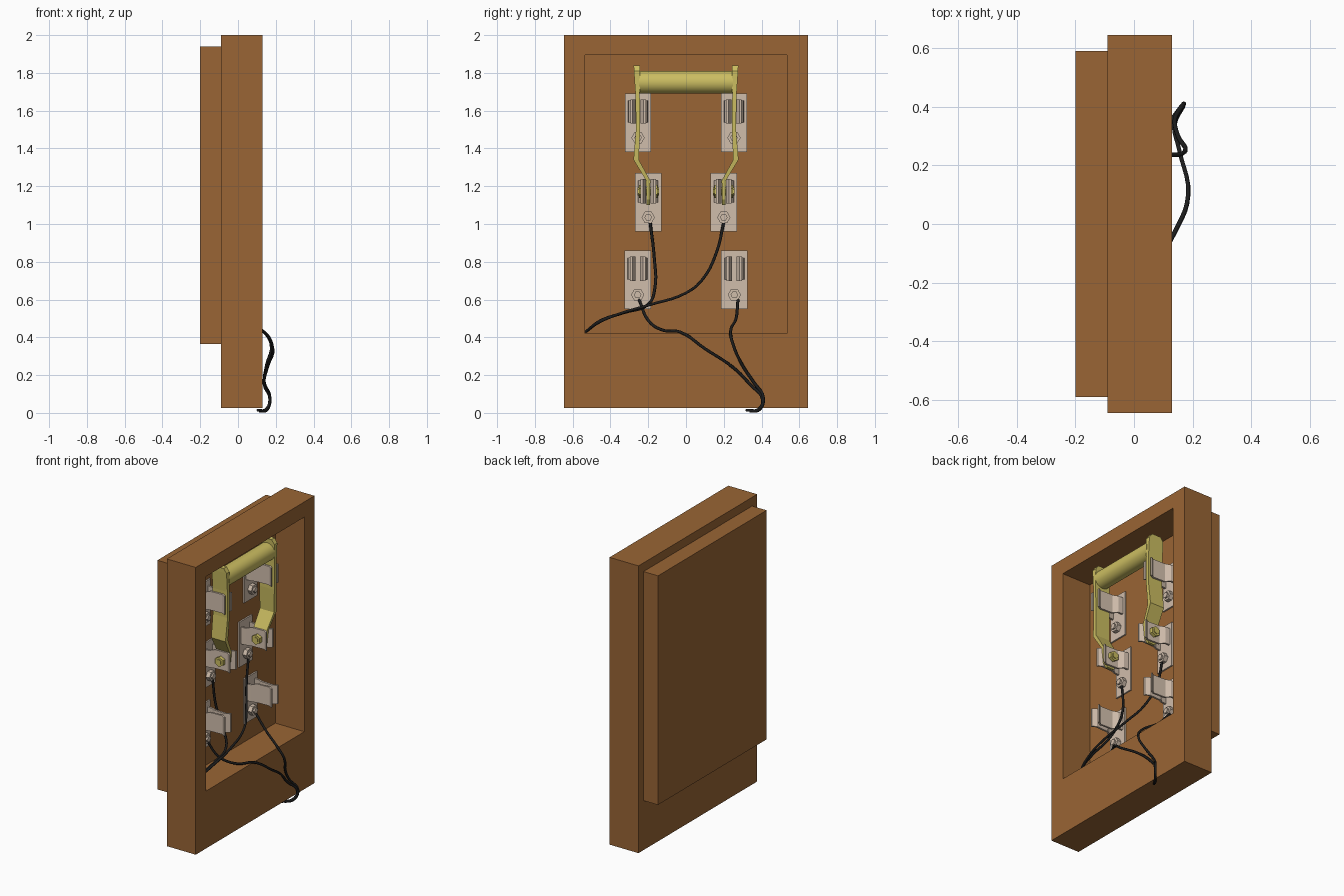
import bpy, bmesh, math
from mathutils import Matrix, Vector

if "Cube" in bpy.data.objects:
    bpy.data.objects.remove(bpy.data.objects["Cube"])


def material(name, rgb):
    m = bpy.data.materials.new(name)
    m.diffuse_color = (*rgb, 1)
    m.use_nodes = True
    m.node_tree.nodes["Principled BSDF"].inputs["Base Color"].default_value = m.diffuse_color
    return m


WOOD = material("wood", (0.32, 0.13, 0.035))
STEEL = material("steel", (0.63, 0.51, 0.41))
BRASS = material("brass", (0.60, 0.51, 0.12))
RUBBER = material("rubber", (0.012, 0.012, 0.012))


def finish(name, bm, mat):
    bmesh.ops.recalc_face_normals(bm, faces=bm.faces)
    me = bpy.data.meshes.new(name)
    bm.to_mesh(me)
    bm.free()
    me.materials.append(mat)
    ob = bpy.data.objects.new(name, me)
    bpy.context.collection.objects.link(ob)
    return ob


def box(name, x, y, z, mat):
    bm = bmesh.new()
    size = Matrix.Diagonal((x[1] - x[0], y[1] - y[0], z[1] - z[0], 1))
    mid = Matrix.Translation((sum(x) / 2, sum(y) / 2, sum(z) / 2))
    bmesh.ops.create_cube(bm, size=1, matrix=mid @ size)
    return finish(name, bm, mat)


def loft(name, rings, mat, cyclic=False):
    """Skin a series of equal-length rings; cap the ends unless cyclic."""
    bm = bmesh.new()
    vs = [[bm.verts.new(p) for p in r] for r in rings]
    n = len(rings[0])
    pairs = list(zip(vs, vs[1:])) + ([(vs[-1], vs[0])] if cyclic else [])
    for a, b in pairs:
        for i in range(n):
            j = (i + 1) % n
            bm.faces.new((a[i], a[j], b[j], b[i]))
    if not cyclic:
        bm.faces.new(vs[0])
        bm.faces.new(vs[-1])
    return finish(name, bm, mat)


def prism(name, centre, axis, radius, length, sides, mat):
    bm = bmesh.new()
    rot = Vector((0, 0, 1)).rotation_difference(Vector(axis)).to_matrix().to_4x4()
    bmesh.ops.create_cone(bm, cap_ends=True, segments=sides, radius1=radius, radius2=radius,
                          depth=length, matrix=Matrix.Translation(centre) @ rot)
    return finish(name, bm, mat)


def wire(name, pts, radius=0.008):
    cu = bpy.data.curves.new(name, 'CURVE')
    cu.dimensions = '3D'
    cu.bevel_depth, cu.bevel_resolution, cu.resolution_u = radius, 1, 5
    cu.use_fill_caps = True
    sp = cu.splines.new('BEZIER')
    sp.bezier_points.add(len(pts) - 1)
    for bp, p in zip(sp.bezier_points, pts):
        bp.co = p
        bp.handle_left_type = bp.handle_right_type = 'AUTO'
    cu.materials.append(RUBBER)
    bpy.context.collection.objects.link(bpy.data.objects.new(name, cu))


# Wooden tray: open frame around a backing board
def rect(x, y, z0, z1):
    return [(x, -y, z0), (x, y, z0), (x, y, z1), (x, -y, z1)]


FLOOR = -0.09
loft("frame", [rect(FLOOR, 0.645, 0.025, 2.0), rect(0.13, 0.645, 0.025, 2.0),
               rect(0.13, 0.535, 0.42, 1.895), rect(FLOOR, 0.535, 0.42, 1.895)], WOOD, cyclic=True)
box("backing_board", (-0.2, FLOOR), (-0.59, 0.59), (0.365, 1.94), WOOD)


# Contact: plate, hex nut and a pair of sprung jaws
def contact(name, y, z):
    box(name + "_plate", (FLOOR - 0.002, -0.08), (y - 0.07, y + 0.07), (z - 0.155, z + 0.155), STEEL)
    prism(name + "_nut", (-0.067, y, z - 0.08), (1, 0, 0), 0.035, 0.03, 6, STEEL)
    prism(name + "_stud", (-0.06, y, z - 0.08), (1, 0, 0), 0.02, 0.04, 6, STEEL)
    zc = z + 0.058
    # outward offset, x, half height
    profile = [(0.046, -0.082, 0.058), (0.043, -0.045, 0.058), (0.022, -0.015, 0.064),
               (0.018, 0.075, 0.064), (0.034, 0.102, 0.064)]
    for side, label in ((-1, "left"), (1, "right")):
        rings = []
        for u, x, h in profile:
            a, b = y + side * (u - 0.006), y + side * (u + 0.007)
            rings.append([(x, a, zc - h), (x, b, zc - h), (x, b, zc + h), (x, a, zc + h)])
        loft(f"{name}_{label}_jaw", rings, STEEL)


for side, label in ((-1, "left"), (1, "right")):
    contact(f"upper_{label}_contact", side * 0.254, 1.537)
    contact(f"middle_{label}_contact", side * 0.2, 1.115)
    contact(f"lower_{label}_contact", side * 0.256, 0.705)

    # Cranked blade: y, z, x centre, half width
    stations = [(0.260, 1.84, 0.05, 0.035), (0.260, 1.81, 0.05, 0.056), (0.256, 1.68, 0.05, 0.056),
                (0.254, 1.50, 0.05, 0.056), (0.264, 1.34, 0.045, 0.054), (0.200, 1.23, 0.035, 0.05),
                (0.200, 1.13, 0.03, 0.045), (0.200, 1.10, 0.03, 0.025)]
    thick = [0.017, 0.016, 0.011, 0.011, 0.014, 0.011, 0.009, 0.009]
    loft(f"{label}_blade", [[(xc - w, side * y - t, z), (xc + w, side * y - t, z),
                             (xc + w, side * y + t, z), (xc - w, side * y + t, z)]
                            for (y, z, xc, w), t in zip(stations, thick)], BRASS)

    # Hinge bolt
    prism(f"{label}_hinge_pin", (0.03, side * 0.2, 1.172), (0, 1, 0), 0.02, 0.112, 6, BRASS)
    for s, head in ((-1, "left"), (1, "right")):
        prism(f"{label}_hinge_{head}_nut", (0.03, side * 0.2 + s * 0.037, 1.172),
              (0, 1, 0), 0.034, 0.026, 6, BRASS)

# Round handle joining the blades
handle = prism("handle", (0.05, 0, 1.75), (0, 1, 0), 0.06, 0.5, 32, BRASS)
for p in handle.data.polygons:
    p.use_smooth = len(p.vertices) == 4

# Wires
wire("middle_left_wire", [(-0.06, -0.19, 1.01), (-0.05, -0.168, 0.82), (0.01, -0.165, 0.66),
                          (0.05, -0.2, 0.575), (0.06, -0.33, 0.53), (0.04, -0.45, 0.49),
                          (-0.04, -0.53, 0.43)])
wire("middle_right_wire", [(-0.06, 0.2, 1.01), (-0.05, 0.165, 0.86), (0.0, 0.09, 0.71),
                           (0.05, 0.0, 0.635), (0.08, -0.2, 0.57), (0.07, -0.36, 0.522),
                           (0.04, -0.46, 0.48), (-0.045, -0.53, 0.43)])
wire("lower_left_wire", [(-0.06, -0.25, 0.605), (0.0, -0.2, 0.49), (0.08, -0.12, 0.437),
                         (0.138, -0.03, 0.428), (0.185, 0.1, 0.34), (0.155, 0.25, 0.24),
                         (0.138, 0.34, 0.15), (0.168, 0.405, 0.07), (0.15, 0.385, 0.02),
                         (0.105, 0.32, 0.014)])
wire("lower_right_wire", [(-0.06, 0.275, 0.6), (0.03, 0.265, 0.5), (0.135, 0.236, 0.43),
                          (0.175, 0.25, 0.36), (0.15, 0.3, 0.25), (0.14, 0.36, 0.16),
                          (0.17, 0.41, 0.08), (0.155, 0.39, 0.018), (0.115, 0.34, 0.008)])
